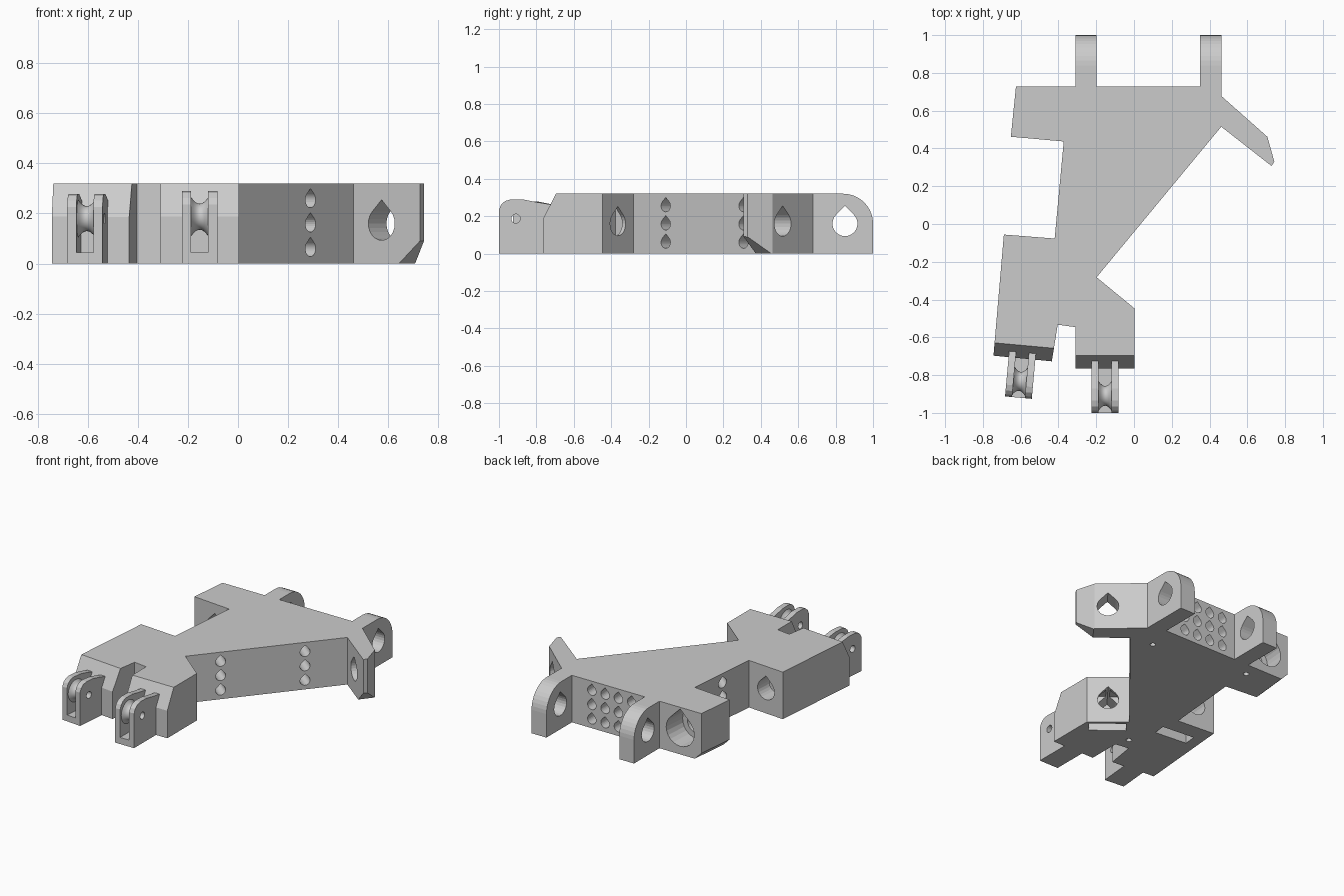
import bpy, bmesh
from math import sin, cos, pi, atan2, radians
from mathutils import Matrix, Vector

if "Cube" in bpy.data.objects:
    bpy.data.objects.remove(bpy.data.objects["Cube"])

H = 0.32
TILT = radians(-5.2)


def frame(x, y, z, ang):
    """Local w axis is horizontal at ang, v is up, u is sideways."""
    w, v = Vector((cos(ang), sin(ang), 0)), Vector((0, 0, 1))
    u = v.cross(w)
    m = Matrix((u, v, w)).transposed().to_4x4()
    m.translation = (x, y, z)
    return m


def add_object(name, bm):
    bmesh.ops.recalc_face_normals(bm, faces=bm.faces)
    me = bpy.data.meshes.new(name)
    bm.to_mesh(me)
    bm.free()
    ob = bpy.data.objects.new(name, me)
    bpy.context.collection.objects.link(ob)
    return ob


def prism(name, pts, h0, h1, m=Matrix()):
    bm = bmesh.new()
    lo = [bm.verts.new(m @ Vector((a, b, h0))) for a, b in pts]
    hi = [bm.verts.new(m @ Vector((a, b, h1))) for a, b in pts]
    bm.faces.new(lo)
    bm.faces.new(hi)
    for i in range(len(pts)):
        j = (i + 1) % len(pts)
        bm.faces.new((lo[i], lo[j], hi[j], hi[i]))
    return add_object(name, bm)


def cut(ob, cutter):
    cutter.hide_render = True
    mod = ob.modifiers.new("cut", 'BOOLEAN')
    mod.operation, mod.solver, mod.object = 'DIFFERENCE', 'EXACT', cutter
    bpy.context.view_layer.objects.active = ob
    bpy.ops.object.modifier_apply(modifier=mod.name)
    bpy.data.objects.remove(cutter)


def rect(a, b):
    return [(-a, -b), (a, -b), (a, b), (-a, b)]


def circle(r, n=20):
    return [(r * cos(2 * pi * i / n), r * sin(2 * pi * i / n)) for i in range(n)]


def teardrop(r, n=18):
    arc = [(r * cos(t), r * sin(t)) for t in
           (-1.25 * pi + 1.5 * pi * i / n for i in range(n + 1))]
    return arc + [(0, r * 1.414)]


def drill(ob, x, y, z, ang, r, length):
    cut(ob, prism("drill", teardrop(r), -0.04, length, frame(x, y, z, ang)))


# Main palm plate
outline = [(-.625, .727), (-.652, .462), (-.372, .437), (-.42, -.077), (-.689, -.056),
           (-.744, -.697), (-.435, -.727), (-.404, -.533), (-.309, -.546),
           (-.309, -.764), (.003, -.764), (.003, -.447), (-.198, -.282),
           (.462, .515), (.728, .307), (.743, .33), (.706, .462), (.462, .678),
           (.462, .727)]
body = prism("palm_plate", outline, 0, H)

# Sloped front tops of both finger blocks
slope = [(-.04, .110), (0, .187), (.069, H), (.095, .37), (-.1, .37), (-.1, .110)]
cut(body, prism("cut", slope, -.17, .17, frame(-.153, -.764, 0, 0)))
cut(body, prism("cut", slope, -.17, .17, frame(-.589, -.712, 0, TILT)))

# Chamfers below the thumb ear and the rear left block
ear_dir = atan2(-.206, .264)
ear_normal = ear_dir + pi / 2
cut(body, prism("cut", [(.13, -.0), (-.02, .127), (-.2, .127), (-.2, -.1), (.248, -.1)],
                -.1, .3, frame(.462 + .79 * .20, .515 - .615 * .20, 0, ear_normal)
                @ Matrix.Translation((-.10 - .06, 0, 0))))
cut(body, prism("cut", [(-.05, -.05), (.1, -.05), (-.05, .1)], -.25, .25,
                frame(-.6386, .595, 0, atan2(-.265, -.027))))

# Thumb holes: through the ear, and into the block facing it
drill(body, .574, .428, .16, ear_normal, .067, .3)
drill(body, -.098, -.365, .16, ear_normal + pi, .065, .22)

# Left side holes along the tilted axis
back = atan2(-1, -.083)
drill(body, -.465, .727, .16, back, .105, .15)
drill(body, -.465, .727, .16, back, .067, .36)
drill(body, -.555, -.066, .16, back, .067, .25)

# Slots and small holes in the underside
for x, y, ang in ((-.135, -.415, ear_dir), (-.515, -.225, TILT)):
    m = Matrix.Translation((x, y, 0)) @ Matrix.Rotation(ang, 4, 'Z')
    cut(body, prism("cut", rect(.115, .042), -.1, .24, m))
for x, y in ((.304, .543), (-.369, .635), (-.34, -.454)):
    cut(body, prism("cut", circle(.018, 12), -.05, .1, Matrix.Translation((x, y, 0))))

# Vent holes in the long diagonal wall and the rear wall
inward = atan2(.66, -.797)
for z in (.06, .158, .255):
    drill(body, -.055, -.108, z, inward, .032, .55)
    drill(body, .29, .307, z, inward, .032, .35)
    for i in range(4):
        drill(body, .2 - .1 * i, .727, z, -pi / 2, .032, .15)

# Rear hinge lugs
lug_profile = [(.727, 0), (1, 0)] + [
    (.84 + .16 * cos(pi / 2 * i / 10), .16 + .16 * sin(pi / 2 * i / 10))
    for i in range(11)] + [(.727, H)]
for side, x0, x1 in (("left", -.309, -.198), ("right", .35, .462)):
    lug = prism("hinge_lug_" + side, lug_profile, x0, x1, frame(0, 0, 0, 0))
    drill(lug, x0, .85, .16, 0, .067, .2)


# Front finger forks with a waisted roller between two prongs
def fork(side, x, y, ang, depth, s):
    m = frame(x, y, 0, ang) @ Matrix.Diagonal((s, s, 1, 1))
    prong = [(depth, 0), (0, 0), (0, .235), (.012, .262), (.033, .281), (.065, .29),
             (.13, .289), (.20, .275), (depth, .262)]
    for k, (a, b) in enumerate(((-.071, -.034), (.034, .071))):
        p = prism(f"fork_{side}_prong_{k + 1}", prong, a, b, m)
        cut(p, prism("pin", circle(.024), -.1, .1, m @ Matrix.Translation((.09, .187, 0))))
    prism(f"fork_{side}_floor", [(depth, 0), (0, 0), (0, .045), (depth, .045)],
          -.034, .034, m)
    n, steps = 28, 8
    ring = [(-.034 + .068 * i / steps, .052 + .026 * (2 * i / steps - 1) ** 2)
            for i in range(steps + 1)] + [(.034, .024), (-.034, .024)]
    bm = bmesh.new()
    rows = [[bm.verts.new(m @ Vector((.09 + r * cos(2 * pi * j / n),
                                      .187 + r * sin(2 * pi * j / n), h)))
             for h, r in ring] for j in range(n)]
    for j in range(n):
        A, B = rows[j], rows[(j + 1) % n]
        for i in range(len(ring)):
            q = (i + 1) % len(ring)
            bm.faces.new((A[i], A[q], B[q], B[i]))
    roller = add_object(f"fork_{side}_roller", bm)
    bpy.ops.object.select_all(action='DESELECT')
    roller.select_set(True)
    bpy.context.view_layer.objects.active = roller
    bpy.ops.object.shade_smooth_by_angle(angle=radians(35))


fork("right", -.153, -1, 0, .28, 1)
fork("left", -.612, -.919, TILT, .25, .96)
